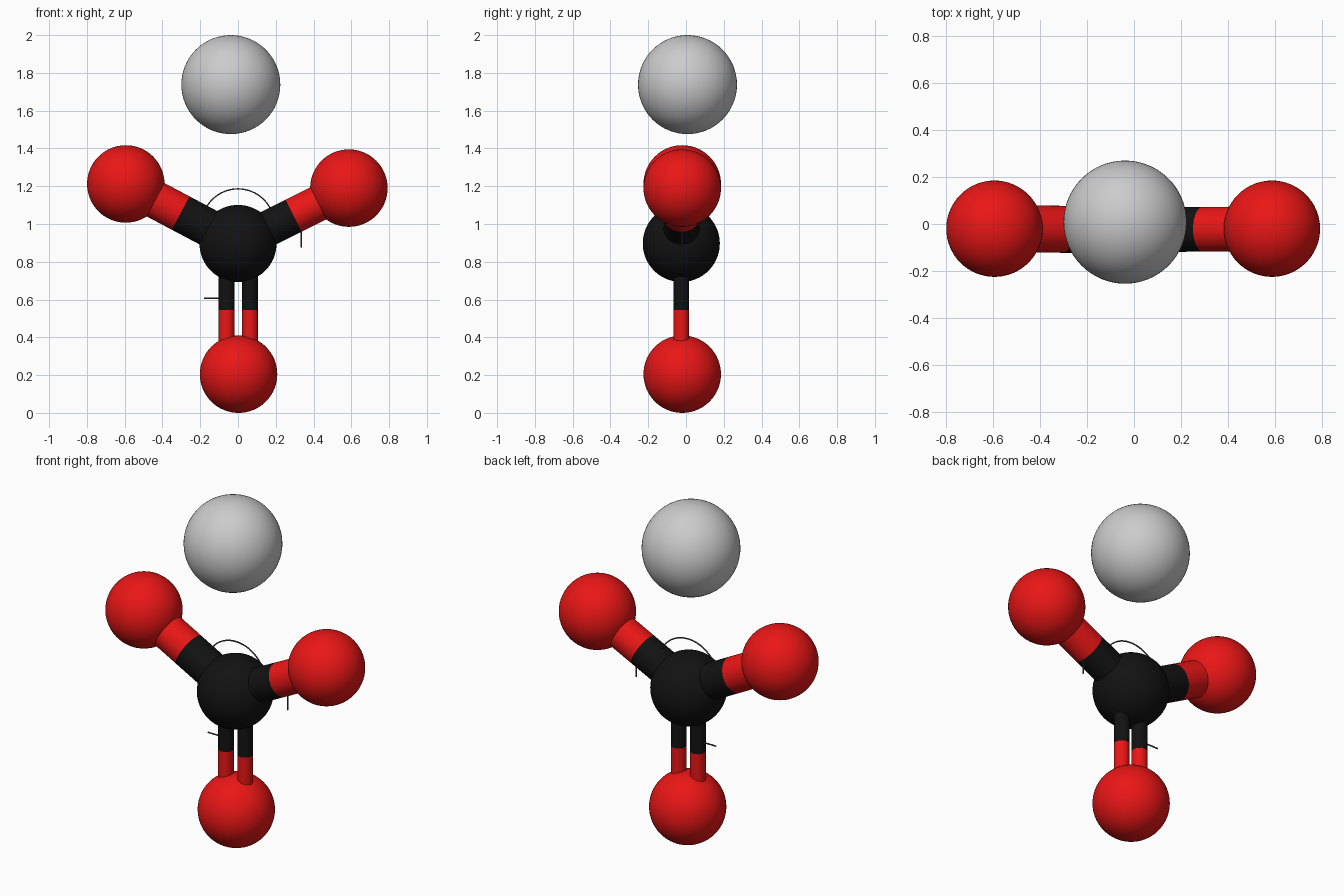
import bpy, math
from mathutils import Vector

if "Cube" in bpy.data.objects:
    bpy.data.objects.remove(bpy.data.objects["Cube"])


def material(name, rgb):
    m = bpy.data.materials.new(name)
    m.diffuse_color = (*rgb, 1)
    m.use_nodes = True
    m.node_tree.nodes["Principled BSDF"].inputs["Base Color"].default_value = m.diffuse_color
    return m


RED = material("red", (0.82, 0.008, 0.008))
BLACK = material("black", (0.006, 0.006, 0.006))
LINE = material("line_grey", (0.06, 0.06, 0.06))
Y = -0.02  # plane of the flat molecule


def finish(name, mat):
    ob = bpy.context.object
    ob.name = name
    if mat:
        ob.data.materials.append(mat)
    bpy.ops.object.shade_smooth_by_angle(angle=math.radians(40))
    return ob


def ball(name, centre, radius, mat=None):
    bpy.ops.mesh.primitive_uv_sphere_add(segments=64, ring_count=32,
                                         radius=radius, location=centre)
    return finish(name, mat)


def rod(name, a, b, radius, mat):
    d = b - a
    bpy.ops.mesh.primitive_cylinder_add(
        vertices=48, radius=radius, depth=d.length, location=(a + b) / 2,
        rotation=d.to_track_quat('Z', 'Y').to_euler())
    return finish(name, mat)


def bond(name, a, b, split, radius):
    # two-tone stick: black carbon half, red oxygen half
    m = a.lerp(b, split)
    rod(name + "_carbon_half", a, m, radius, BLACK)
    rod(name + "_oxygen_half", m, b, radius, RED)


def line(name, points):
    # thin drawn line
    cu = bpy.data.curves.new(name, 'CURVE')
    cu.dimensions = '3D'
    cu.bevel_depth = 0.004
    cu.bevel_resolution = 1
    cu.use_fill_caps = True
    sp = cu.splines.new('POLY')
    sp.points.add(len(points) - 1)
    for p, (x, z) in zip(sp.points, points):
        p.co = (x, Y, z, 1)
    cu.materials.append(LINE)
    bpy.context.collection.objects.link(bpy.data.objects.new(name, cu))


# atoms
carbon = Vector((0, Y - 0.005, 0.897))
oxygens = {"left": Vector((-0.594, Y, 1.212)),
           "right": Vector((0.587, Y, 1.19)),
           "bottom": Vector((0.003, Y, 0.205))}
ball("carbon_atom", carbon, 0.204, BLACK)
for side, c in oxygens.items():
    ball(side + "_oxygen_atom", c, 0.205, RED)
ball("large_ion", (-0.038, 0.008, 1.738), 0.262)

# single bonds
bond("left_bond", carbon, oxygens["left"], 0.51, 0.1)
bond("right_bond", carbon, oxygens["right"], 0.5, 0.095)

# double bond
for side, x in (("left", -0.06), ("right", 0.064)):
    bond(side + "_double_bond", Vector((x, Y - 0.005, 0.86)),
         Vector((x, Y - 0.005, 0.23)), 0.5, 0.042)

# bond angle arc and the two leader lines
angles = [math.radians(15 + 150 * i / 32) for i in range(33)]
line("angle_arc", [(0.193 * math.cos(t), 0.993 + 0.193 * math.sin(t)) for t in angles])
line("right_leader", [(0.335, 0.96), (0.335, 0.875)])
line("left_leader", [(-0.18, 0.607), (-0.09, 0.607)])
